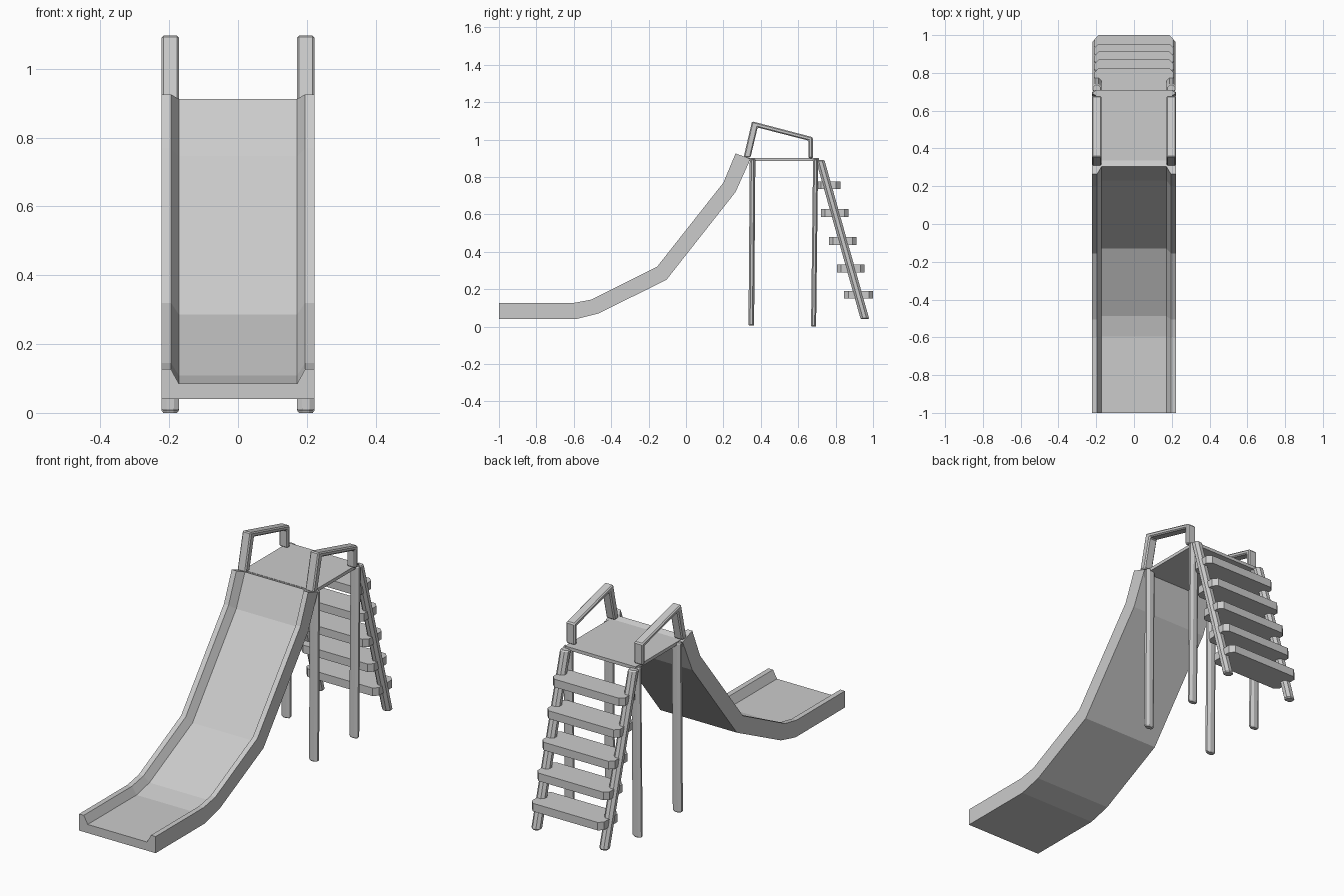
import bpy, bmesh, math
from mathutils import Vector

if "Cube" in bpy.data.objects:
    bpy.data.objects.remove(bpy.data.objects["Cube"])


def finish(name, bm, bevel=0.0):
    bmesh.ops.recalc_face_normals(bm, faces=bm.faces)
    me = bpy.data.meshes.new(name)
    bm.to_mesh(me)
    bm.free()
    ob = bpy.data.objects.new(name, me)
    bpy.context.collection.objects.link(ob)
    if bevel:
        mod = ob.modifiers.new("bevel", 'BEVEL')
        mod.width = bevel
        mod.segments = 1
        mod.limit_method = 'ANGLE'
    return ob


def loft(name, rings, bevel=0.0):
    """Closed solid through a list of equal-sized rings."""
    bm = bmesh.new()
    vs = [[bm.verts.new(p) for p in r] for r in rings]
    n = len(vs[0])
    for a, b in zip(vs, vs[1:]):
        for i in range(n):
            j = (i + 1) % n
            bm.faces.new((a[i], a[j], b[j], b[i]))
    bm.faces.new(vs[0])
    bm.faces.new(vs[-1])
    return finish(name, bm, bevel)


def prism_x(name, outline, x0, x1, bevel=0.0):
    """Side outline (y, z) extruded along x."""
    return loft(name, [[(x, y, z) for y, z in outline] for x in (x0, x1)], bevel)


def pole(name, x, bottom, top, rx, ry):
    """Eight-sided pole with a small chamfer at the foot."""
    b, t = Vector((x, *bottom)), Vector((x, *top))
    step = (t - b).normalized() * 0.006
    k = 1 / math.cos(math.pi / 8)

    def ring(c, s):
        return [c + Vector((rx * k * s * math.cos(a), ry * k * s * math.sin(a), 0))
                for a in (math.pi / 8 + i * math.pi / 4 for i in range(8))]
    return loft(name, [ring(b, 0.8), ring(b + step, 1), ring(t - step, 1), ring(t, 0.8)])


# Slide chute: trough section swept along lower and upper side lines
lower = [(-1, .04), (-.59, .04), (-.47, .07), (-.105, .25), (.265, .72), (.345, .897)]
upper = [(-1, .127), (-.6, .127), (-.505, .145), (-.155, .32), (.2, .77), (.265, .926)]
half = [(.222, 0), (.222, 1), (.195, 1), (.172, .52)]
section = half + [(-x, t) for x, t in reversed(half)]
rings = []
for lo, up in zip(lower, upper):
    lo, up = Vector(lo), Vector(up)
    rings.append([(x, *lo.lerp(up, t)) for x, t in section])
loft("slide_chute", rings)

# Platform
prism_x("platform", [(.335, .885), (.71, .885), (.71, .902), (.335, .902)], -.205, .205)

# Legs, ladder rails and handrails on both sides
handrail = [(.308, .905), (.353, 1.098), (.678, 1.013), (.678, .9),
            (.655, .9), (.655, .995), (.383, 1.065), (.345, .905)]
for side, s in (("left", -1), ("right", 1)):
    pole(f"front_leg_{side}", s * .197, (.349, .005), (.356, .897), .025, .015)
    pole(f"back_leg_{side}", s * .197, (.682, 0), (.693, .897), .025, .0135)
    pole(f"ladder_rail_{side}", s * .197, (.957, .04), (.717, .892), .024, .023)
    prism_x(f"handrail_{side}", handrail, s * .172, s * .222, .006)

# Ladder steps with clipped corners
steps = [(.70, .825, .735), (.722, .87, .586), (.764, .912, .437),
         (.806, .954, .291), (.846, 1.0, .15)]
for i, (y0, y1, z) in enumerate(steps):
    c, w = .022, .21
    plan = [(-w + c, y0), (w - c, y0), (w, y0 + c), (w, y1 - c),
            (w - c, y1), (-w + c, y1), (-w, y1 - c), (-w, y0 + c)]
    loft(f"ladder_step_{i + 1}", [[(x, y, h) for x, y in plan] for h in (z, z + .042)])
